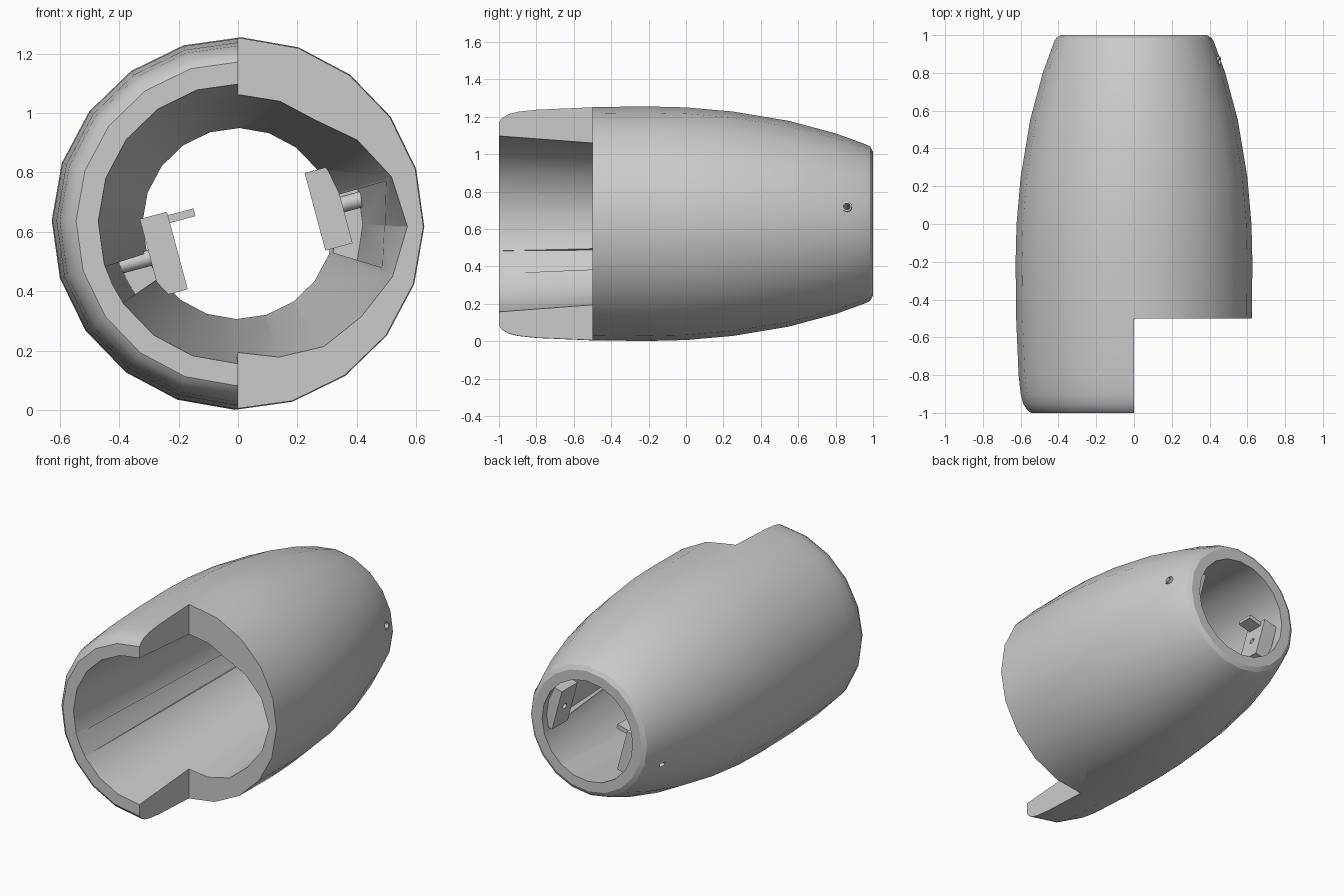
import bpy, bmesh, math
from mathutils import Vector, Matrix

if "Cube" in bpy.data.objects:
    bpy.data.objects.remove(bpy.data.objects["Cube"])

CZ = 0.628            # height of the tube axis
TILT = math.radians(15)
SIDES = 20

grey = bpy.data.materials.new("plain grey")
grey.use_nodes = True
colour = (0.6, 0.6, 0.6, 1)
grey.diffuse_color = colour
grey.node_tree.nodes["Principled BSDF"].inputs["Base Color"].default_value = colour


def make(name, bm):
    bmesh.ops.recalc_face_normals(bm, faces=bm.faces)
    mesh = bpy.data.meshes.new(name)
    bm.to_mesh(mesh)
    bm.free()
    mesh.materials.append(grey)
    ob = bpy.data.objects.new(name, mesh)
    bpy.context.collection.objects.link(ob)
    return ob


def polar(r, deg, y):
    a = math.radians(deg)
    return Vector((r * math.cos(a), y, CZ + r * math.sin(a)))


def loft(name, rings):
    """Closed solid through a list of equal-length point rings."""
    bm = bmesh.new()
    rows = [[bm.verts.new(p) for p in ring] for ring in rings]
    n = len(rows[0])
    for a, b in zip(rows, rows[1:]):
        for i in range(n):
            j = (i + 1) % n
            bm.faces.new((a[i], a[j], b[j], b[i]))
    bm.faces.new(rows[0])
    bm.faces.new(rows[-1])
    return make(name, bm)


def box(name, size, centre, rot=None):
    bm = bmesh.new()
    bmesh.ops.create_cube(bm, size=1)
    m = Matrix.Translation(centre) @ Matrix.Rotation(-TILT, 4, 'Y') @ Matrix.Diagonal((*size, 1))
    if rot is False:
        m = Matrix.Translation(centre) @ Matrix.Diagonal((*size, 1))
    bmesh.ops.transform(bm, matrix=m, verts=bm.verts)
    return make(name, bm)


def rod(name, start, end, radius):
    bm = bmesh.new()
    start, end = Vector(start), Vector(end)
    d = end - start
    m = Matrix.Translation((start + end) / 2) @ d.to_track_quat('Z', 'Y').to_matrix().to_4x4()
    bmesh.ops.create_cone(bm, cap_ends=True, segments=16, radius1=radius,
                          radius2=radius, depth=d.length, matrix=m)
    return make(name, bm)


def cut(ob, *cutters):
    for c in cutters:
        c.hide_render = True
        c.hide_viewport = False
        mod = ob.modifiers.new("cut", 'BOOLEAN')
        mod.operation = 'DIFFERENCE'
        mod.solver = 'EXACT'
        mod.object = c


# Outer shell profile: (y, radius)
PROFILE = [(-1, .545), (-.985, .565), (-.95, .587), (-.9, .6), (-.8, .611), (-.5, .624),
           (-.2, .627), (0, .622), (.25, .6), (.55, .55), (.8, .483), (.96, .425),
           (.985, .412), (1, .385)]
angles = [k * 360 / SIDES - 1 for k in range(SIDES)]
shell = loft("shell", [[polar(r, a, y) for a in angles] for y, r in PROFILE])

# Tapered bore, scooped wider on the side that is cut back
SCOOP = {0: .57, 1: .54, 2: .49, 3: .435, 4: .435, 16: .48, 17: .51, 18: .535, 19: .545}
SCOOP.update({16: .47, 17: .505, 18: .52, 19: .55})
bore = loft("bore_cutter", [
    [polar(.472, a, -1.02) for a in angles],
    [polar(SCOOP.get(k, .433), a, -.5) for k, a in enumerate(angles)],
    [polar(.32, a, 1.02) for a in angles]])


# Wedge pockets that house the mounting blocks
def pocket(name, a0, a1, y0, r0):
    mid = (a0 + a1) / 2
    ring = lambda y, r: [polar(.22, a0, y), polar(r, a0, y), polar(r, mid, y),
                         polar(r, a1, y), polar(.22, a1, y)]
    return loft(name, [ring(y0, r0), ring(.92, .42)])


pocket_l = pocket("left_pocket_cutter", -17, 16, -.51, .53)
pocket_r = pocket("right_pocket_cutter", 198, 214.5, -1.01, .47)

# Quarter cut away at the front
notch = box("notch_cutter", (1, .6, 2), (.5, -.8, CZ), False)

# Screw holes through wall, sleeve and block on each side
out = Vector((math.cos(TILT), 0, math.sin(TILT)))
hubs = {"left": (Vector((.305, .86, .68)), out), "right": (Vector((-.25, .86, .525)), -out)}
cutters = [bore, pocket_l, pocket_r, notch]
parts = [shell]
for side, (centre, d) in hubs.items():
    hole = rod(side + "_hole_cutter", centre - d * .15, centre + d * .4, .018)
    block = box(side + "_block", (.095, .16, .27), centre)
    sleeve = rod(side + "_sleeve", centre + d * .04, centre + d * .155, .027)
    cut(block, hole)
    cut(sleeve, hole)
    cutters.append(hole)
    parts += [block, sleeve]
cut(shell, *cutters)

# Small tab on the right-hand block
parts.append(box("right_tab", (.1, .1, .027), (-.195, .86, .653)))

# Apply the cuts, drop the cutters, then shade
bpy.context.view_layer.update()
deps = bpy.context.evaluated_depsgraph_get()
baked = [(ob, bpy.data.meshes.new_from_object(ob.evaluated_get(deps))) for ob in parts]
for ob, mesh in baked:
    ob.modifiers.clear()
    ob.data = mesh
for c in cutters:
    bpy.data.objects.remove(c)
for ob in parts:
    bpy.ops.object.select_all(action='DESELECT')
    ob.select_set(True)
    bpy.context.view_layer.objects.active = ob
    bpy.ops.object.shade_smooth_by_angle(angle=math.radians(25))
